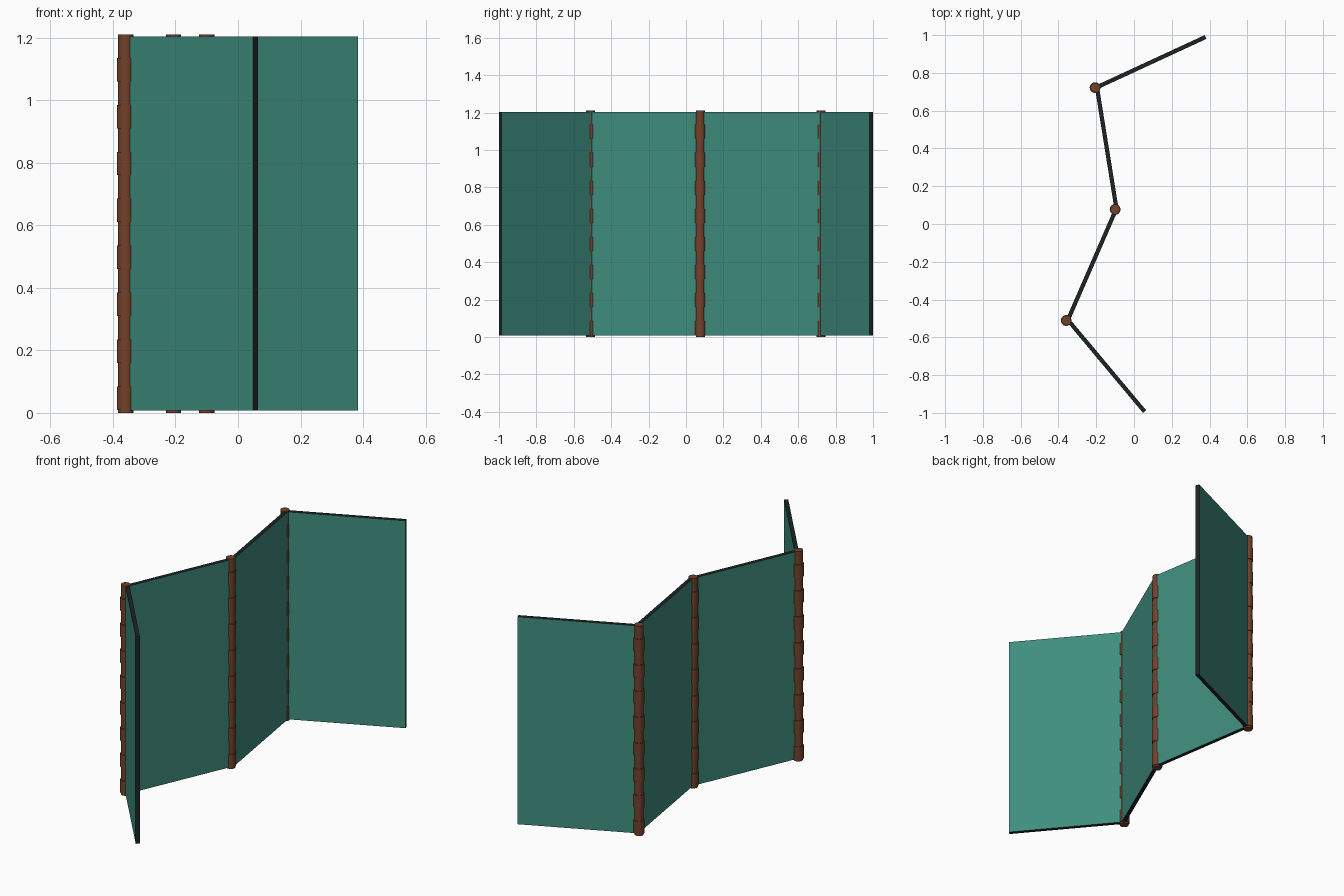
import bpy, bmesh
from math import radians
from mathutils import Vector

if "Cube" in bpy.data.objects:
    bpy.data.objects.remove(bpy.data.objects["Cube"])

Z0, Z1 = 0.008, 1.204      # panel bottom and top
THICK = 0.022


def material(name, rgb):
    m = bpy.data.materials.new(name)
    m.diffuse_color = (*rgb, 1)
    m.use_nodes = True
    m.node_tree.nodes["Principled BSDF"].inputs["Base Color"].default_value = m.diffuse_color
    return m


green = material("green_fabric", (0.05, 0.27, 0.21))
dark = material("dark_edge", (0.011, 0.017, 0.016))
brown = material("brown_hinge", (0.17, 0.053, 0.023))


def panel(name, a, b):
    """Upright board from a to b: green faces, dark rim."""
    a, b = Vector(a), Vector(b)
    d = (b - a).normalized()
    n = Vector((-d.y, d.x)) * THICK / 2
    bm = bmesh.new()
    vs = [bm.verts.new((*p, Z0)) for p in (a - n, b - n, b + n, a + n)]
    base = bm.faces.new(vs)
    ext = bmesh.ops.extrude_face_region(bm, geom=[base])
    for v in ext["geom"]:
        if isinstance(v, bmesh.types.BMVert):
            v.co.z = Z1
    bmesh.ops.recalc_face_normals(bm, faces=bm.faces)
    side = n.normalized().to_3d()
    for f in bm.faces:
        f.normal_update()
        f.material_index = 0 if abs(f.normal.dot(side)) > 0.9 else 1
    me = bpy.data.meshes.new(name)
    bm.to_mesh(me)
    bm.free()
    me.materials.append(green)
    me.materials.append(dark)
    bpy.context.collection.objects.link(bpy.data.objects.new(name, me))


def rod(name, xy, r, z0, z1):
    bpy.ops.mesh.primitive_cylinder_add(
        vertices=32, radius=r, depth=z1 - z0, location=(*xy, (z0 + z1) / 2))
    o = bpy.context.object
    o.name = name
    o.data.materials.append(brown)
    bpy.ops.object.shade_smooth_by_angle(angle=radians(40))


# four folding panels
corners = [(0.056, -0.993), (-0.350, -0.508), (-0.093, 0.082),
           (-0.196, 0.724), (0.379, 0.990)]
for i in range(4):
    panel(f"panel_{i + 1}", corners[i], corners[i + 1])

# hinge pins with evenly spaced knuckles, set on the back of each fold
hinges = [(-0.359, -0.511), (-0.100, 0.077), (-0.206, 0.722)]
for h, xy in enumerate(hinges, 1):
    rod(f"hinge_pin_{h}", xy, 0.0245, 0.0, 1.21)
    for k in range(8):
        z = 0.01 + 0.15 * k
        rod(f"hinge_{h}_knuckle_{k + 1}", xy, 0.0285, z, z + 0.075)
